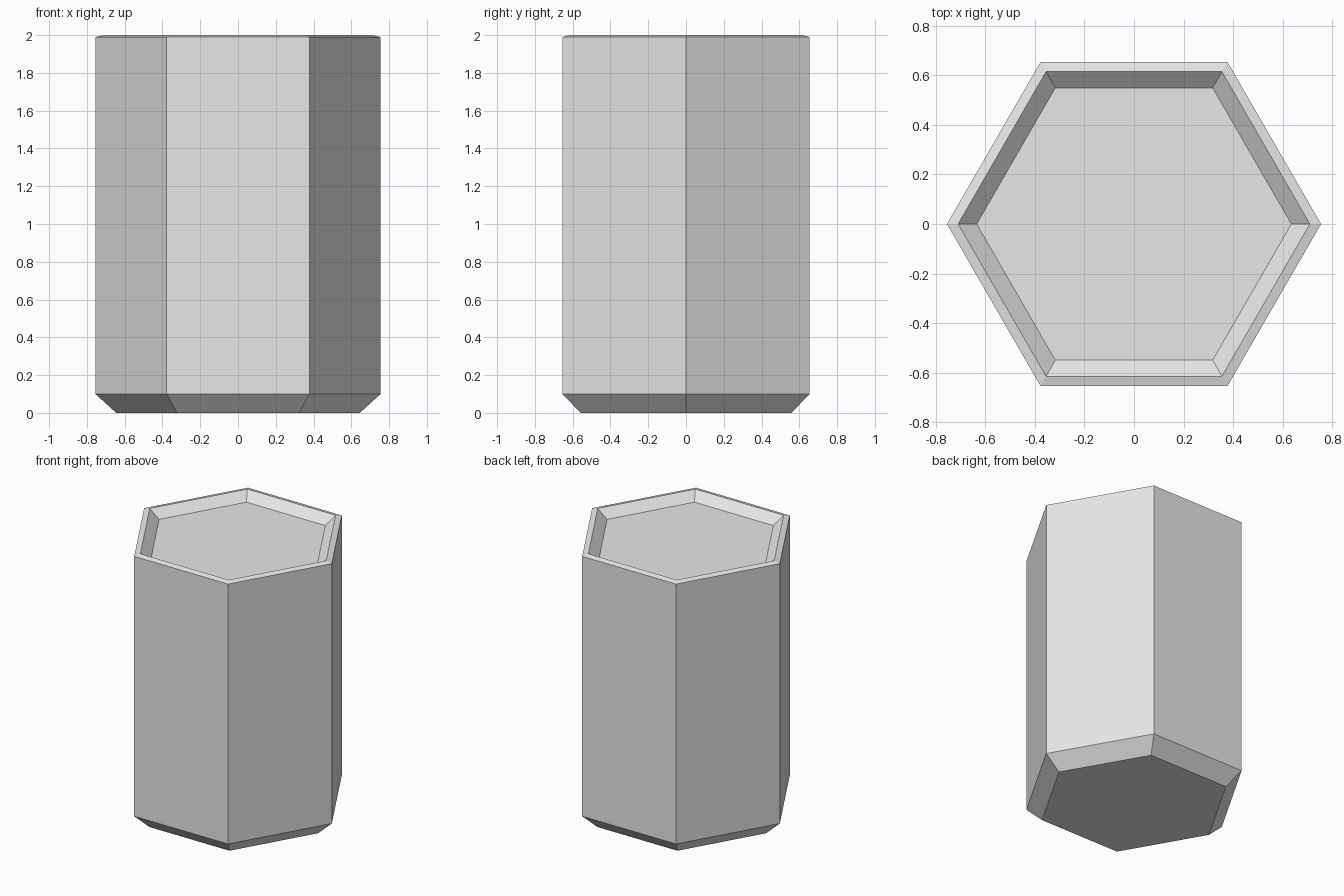
import bpy
import bmesh
from math import cos, sin, radians

cube = bpy.data.objects.get("Cube")
if cube:
    bpy.data.objects.remove(cube, do_unlink=True)

SIDES = 6

# Single flat grey
grey = bpy.data.materials.new("light_grey")
grey.use_nodes = True
colour = (0.8, 0.8, 0.8, 1.0)
grey.diffuse_color = colour
grey.node_tree.nodes["Principled BSDF"].inputs["Base Color"].default_value = colour

# Profile as (corner radius, height): foot, chamfer, rim, recessed top
profile = [(0.645, 0.0), (0.755, 0.1), (0.755, 1.99), (0.71, 2.0), (0.635, 1.94)]


def ring(bm, radius, height):
    angles = [radians(360 / SIDES * i) for i in range(SIDES)]
    return [bm.verts.new((radius * cos(a), radius * sin(a), height)) for a in angles]


# Hexagonal column: bridge the rings, then cap both ends
bm = bmesh.new()
rings = [ring(bm, r, z) for r, z in profile]
for low, high in zip(rings, rings[1:]):
    for i in range(SIDES):
        j = (i + 1) % SIDES
        bm.faces.new((low[i], low[j], high[j], high[i]))
bm.faces.new(list(reversed(rings[0])))
bm.faces.new(rings[-1])

mesh = bpy.data.meshes.new("hexagonal_column")
bm.to_mesh(mesh)
bm.free()
mesh.materials.append(grey)
column = bpy.data.objects.new("hexagonal_column", mesh)
bpy.context.collection.objects.link(column)
